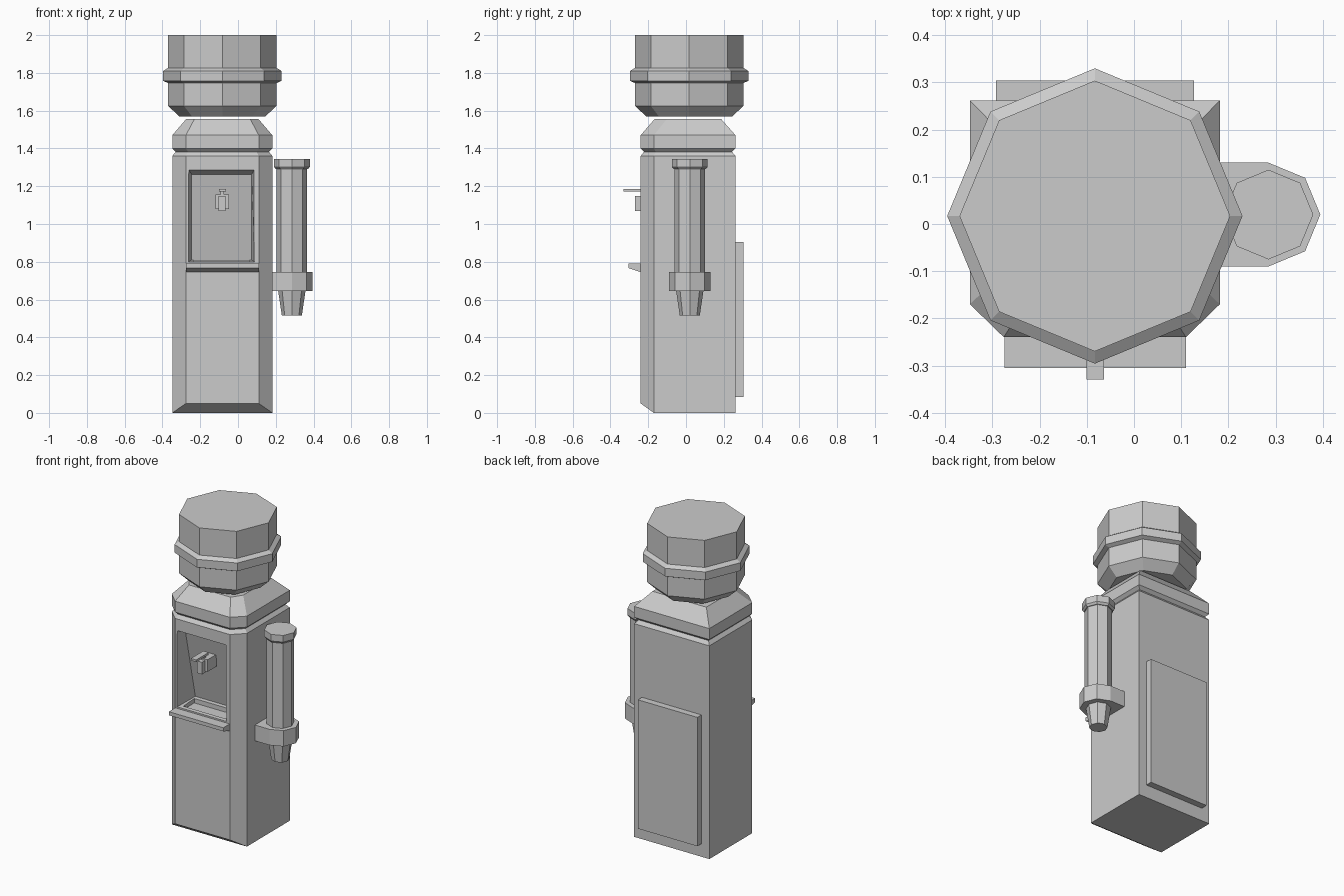
import bpy, bmesh, math

if "Cube" in bpy.data.objects:
    bpy.data.objects.remove(bpy.data.objects["Cube"])

CX, CY = -0.083, 0.017          # cabinet and bottle axis
DX, DY = 0.285, 0.02            # cup dispenser axis


def loft(name, rings):
    """Closed solid through rings that share a point count (last ring on top)."""
    bm = bmesh.new()
    loops = [[bm.verts.new(p) for p in ring] for ring in rings]
    n = len(loops[0])
    for a, b in zip(loops, loops[1:]):
        for i in range(n):
            j = (i + 1) % n
            bm.faces.new((a[i], a[j], b[j], b[i]))
    bm.faces.new(loops[0][::-1])
    bm.faces.new(loops[-1])
    bmesh.ops.remove_doubles(bm, verts=bm.verts[:], dist=1e-5)
    bmesh.ops.recalc_face_normals(bm, faces=bm.faces[:])
    mesh = bpy.data.meshes.new(name)
    bm.to_mesh(mesh)
    bm.free()
    obj = bpy.data.objects.new(name, mesh)
    bpy.context.collection.objects.link(obj)
    return obj


def octagon(x, y, r, z):
    return [(x + r * math.cos(i * math.pi / 4), y + r * math.sin(i * math.pi / 4), z)
            for i in range(8)]


def turned(name, x, y, profile):
    return loft(name, [octagon(x, y, r, z) for r, z in profile])


def box(name, x0, x1, y0, y1, z0, z1):
    return loft(name, [[(x0, y0, z), (x1, y0, z), (x1, y1, z), (x0, y1, z)]
                       for z in (z0, z1)])


def cut(obj, cutter):
    cutter.hide_render = True
    mod = obj.modifiers.new("cut", 'BOOLEAN')
    mod.operation, mod.solver, mod.object = 'DIFFERENCE', 'EXACT', cutter
    bpy.context.view_layer.objects.active = obj
    bpy.ops.object.modifier_apply(modifier=mod.name)
    bpy.data.objects.remove(cutter)


def cabinet_ring(z, w, f, yf, yc, yb):
    """Rectangle with chamfered front corners: half width w, front half width f."""
    return [(CX - f, yf, z), (CX + f, yf, z), (CX + w, yc, z),
            (CX + w, yb, z), (CX - w, yb, z), (CX - w, yc, z)]


# Cabinet with toe wedge, groove and sloped top
full = (0.265, 0.193, -0.24, -0.17, 0.262)
groove = (0.247, 0.182, -0.222, -0.16, 0.244)
cabinet = loft("cabinet", [
    cabinet_ring(0, 0.265, 0.265, -0.17, -0.17, 0.262),
    cabinet_ring(0.05, *full),
    cabinet_ring(1.36, *full),
    cabinet_ring(1.382, *groove),
    cabinet_ring(1.40, *full),
    cabinet_ring(1.47, *full),
    cabinet_ring(1.557, 0.19, 0.147, -0.165, -0.10, 0.185),
])


# Serving recess, shallow at the top and deep at the bottom
def recess_ring(x0, x1, z0, z1, y_low, y_high):
    return [(x0, y_low, z0), (x1, y_low, z0), (x1, y_high, z1), (x0, y_high, z1)]


cut(cabinet, loft("recess_cutter", [
    recess_ring(-0.262, 0.087, 0.799, 1.29, -0.25, -0.25),
    recess_ring(-0.245, 0.072, 0.81, 1.262, -0.08, -0.18)]))
cut(cabinet, box("basin_cutter", -0.235, 0.062, -0.215, -0.105, 0.78, 0.85))

# Drip tray lip with sloped underside
tray_side = [(-0.23, 0.745), (-0.24, 0.745), (-0.305, 0.767), (-0.305, 0.79), (-0.23, 0.79)]
loft("drip_tray", [[(x, y, z) for y, z in tray_side] for x in (-0.275, 0.11)])

# Tap
box("tap_body", -0.12, -0.047, -0.24, -0.15, 1.08, 1.157)
box("tap_spout", -0.102, -0.065, -0.27, -0.235, 1.07, 1.147)
box("tap_stem", -0.093, -0.074, -0.235, -0.215, 1.15, 1.175)
box("tap_lever", -0.101, -0.064, -0.33, -0.205, 1.172, 1.186)

# Back service panel
box("back_panel", -0.293, 0.127, 0.255, 0.304, 0.083, 0.905)

# Water bottle with raised band
turned("water_bottle", CX, CY, [
    (0.228, 1.57), (0.287, 1.625), (0.287, 1.746), (0.313, 1.758),
    (0.313, 1.81), (0.287, 1.827), (0.287, 2.0)])

# Cup dispenser
turned("dispenser_tube", DX, DY, [(0.08, 0.74), (0.08, 1.30)])
turned("dispenser_lid", DX, DY, [(0.085, 1.29), (0.095, 1.303), (0.095, 1.345)])
turned("paper_cup", DX, DY, [(0.053, 0.515), (0.073, 0.65)])

# Bracket: half octagon running straight back to the cabinet side
loft("dispenser_bracket", [
    [(0.178, DY - 0.11, z)] + [octagon(DX, DY, 0.11, z)[i] for i in (6, 7, 0, 1, 2)]
    + [(0.178, DY + 0.11, z)] for z in (0.644, 0.745)])
